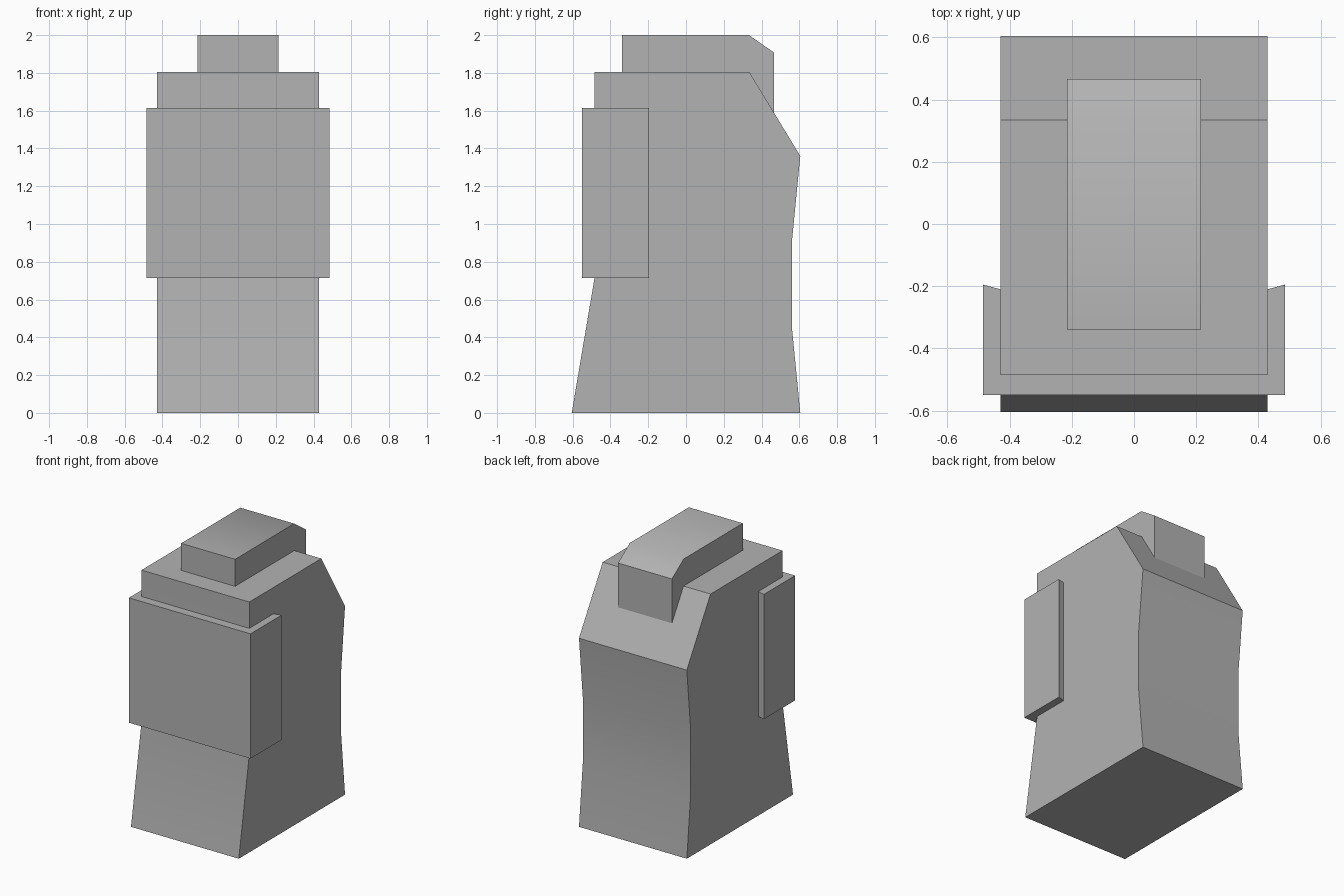
import bpy
import bmesh
import math
from mathutils import Vector

cube = bpy.data.objects.get("Cube")
if cube:
    bpy.data.objects.remove(cube, do_unlink=True)

# Single matte grey for every part
grey = bpy.data.materials.new("matte_grey")
grey.use_nodes = True
colour = (0.45, 0.45, 0.45, 1)
grey.diffuse_color = colour
grey.node_tree.nodes["Principled BSDF"].inputs["Base Color"].default_value = colour


def extrude_profile(name, points, start, direction):
    """Extrude a closed outline of 3D points along a direction."""
    bm = bmesh.new()
    face = bm.faces.new([bm.verts.new(Vector(p) + Vector(start)) for p in points])
    result = bmesh.ops.extrude_face_region(bm, geom=[face], use_keep_orig=True)
    moved = [g for g in result["geom"] if isinstance(g, bmesh.types.BMVert)]
    bmesh.ops.translate(bm, verts=moved, vec=direction)
    bmesh.ops.recalc_face_normals(bm, faces=bm.faces[:])
    mesh = bpy.data.meshes.new(name)
    bm.to_mesh(mesh)
    bm.free()
    mesh.materials.append(grey)
    obj = bpy.data.objects.new(name, mesh)
    bpy.context.collection.objects.link(obj)
    bpy.ops.object.select_all(action="DESELECT")
    obj.select_set(True)
    bpy.context.view_layer.objects.active = obj
    bpy.ops.object.shade_smooth_by_angle(angle=math.radians(36))
    return obj


def side_profile(name, outline, half_width):
    """Extrude a (y, z) side outline across x."""
    return extrude_profile(name, [(0, y, z) for y, z in outline],
                           (-half_width, 0, 0), (2 * half_width, 0, 0))


# Main body: flared front foot, gently hollow back, sloped rear shoulder
side_profile("body", [
    (-0.605, 0), (0.605, 0), (0.56, 0.46), (0.56, 0.9), (0.605, 1.36),
    (0.335, 1.805), (-0.485, 1.805), (-0.485, 0.71),
], 0.43)

# Top block with a chamfered rear edge, sunk into the body
side_profile("top_block", [
    (-0.34, 1.5), (0.467, 1.5), (0.467, 1.907), (0.333, 2), (-0.34, 2),
], 0.215)

# Front cover wrapping the sides, with slanted rear lips
half = [(0.485, -0.55), (0.485, -0.195), (0.43, -0.21)]
outline = half + [(-x, y) for x, y in reversed(half)]
extrude_profile("front_cover", [(x, y, 0) for x, y in outline],
                (0, 0, 0.715), (0, 0, 0.9))
